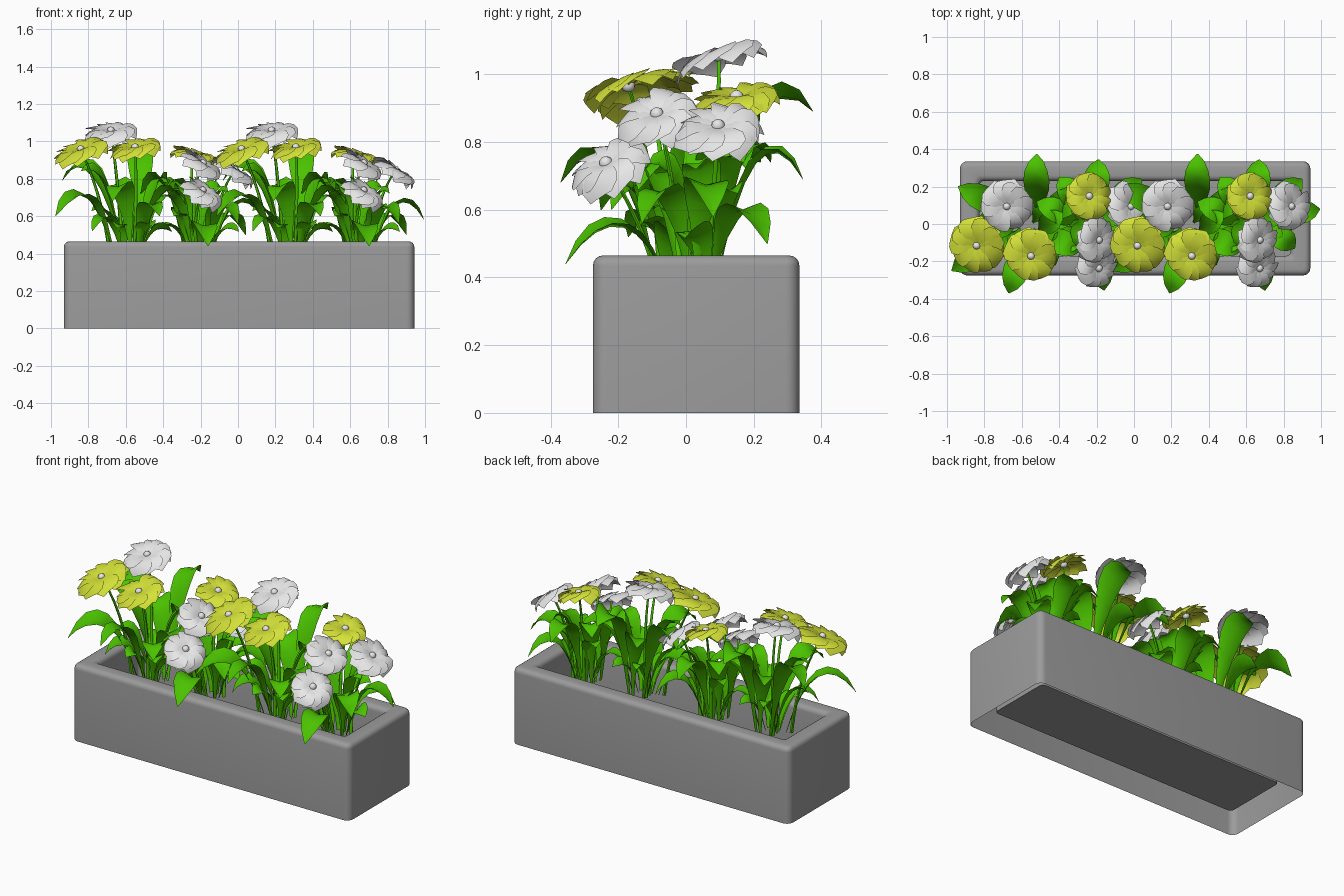
import bpy, bmesh, math, random
from mathutils import Vector

if "Cube" in bpy.data.objects:
    bpy.data.objects.remove(bpy.data.objects["Cube"])

random.seed(4)


def material(name, rgb):
    m = bpy.data.materials.new(name)
    m.diffuse_color = (*rgb, 1)
    m.use_nodes = True
    m.node_tree.nodes["Principled BSDF"].inputs["Base Color"].default_value = m.diffuse_color
    return m


GREY = material("planter_grey", (0.33, 0.33, 0.33))
GREEN = material("leaf_green", (0.07, 0.54, 0.0))
WHITE = material("petal_white", (0.81, 0.81, 0.81))
YELLOW = material("petal_yellow", (0.66, 0.76, 0.04))


def finish(bm, name, mats, angle=35):
    me = bpy.data.meshes.new(name)
    bm.to_mesh(me)
    bm.free()
    for m in mats:
        me.materials.append(m)
    ob = bpy.data.objects.new(name, me)
    bpy.context.collection.objects.link(ob)
    bpy.ops.object.select_all(action='DESELECT')
    ob.select_set(True)
    bpy.context.view_layer.objects.active = ob
    bpy.ops.object.shade_smooth_by_angle(angle=math.radians(angle))
    return ob


def bridge(bm, rows, closed=False):
    n = len(rows[0])
    for a, b in zip(rows, rows[1:]):
        for i in range(n if closed else n - 1):
            j = (i + 1) % n
            bm.faces.new((a[i], a[j], b[j], b[i]))


# Planter: open-bottomed shell with rounded rim and a sunken trough
def rounded_rect(bm, inset, z, r):
    hx, hy, cx, cy = 0.937 - inset, 0.305 - inset, 0.006, 0.03
    ring = []
    for k, (sx, sy) in enumerate(((1, 1), (-1, 1), (-1, -1), (1, -1))):
        for s in range(6):
            a = math.radians(90 * k + 18 * s)
            ring.append(bm.verts.new((cx + sx * (hx - r) + r * math.cos(a),
                                      cy + sy * (hy - r) + r * math.sin(a), z)))
    return ring


bm = bmesh.new()
rings = [rounded_rect(bm, 0, 0, 0.04)]
for s in range(5):
    a = math.radians(22.5 * s)
    rings.append(rounded_rect(bm, 0.03 * (1 - math.cos(a)), 0.435 + 0.03 * math.sin(a), 0.04 - 0.02 * s / 4))
for s in range(5):
    a = math.radians(22.5 * s)
    rings.append(rounded_rect(bm, 0.075 + 0.03 * math.sin(a), 0.435 + 0.03 * math.cos(a), 0.025))
rings.append(rounded_rect(bm, 0.105, 0.07, 0.025))
bridge(bm, rings, closed=True)
bm.faces.new(rings[-1])
finish(bm, "planter", [GREY])

BASE_Z = 0.35


def bezier(a, b, c, t):
    return a * (1 - t) ** 2 + b * 2 * t * (1 - t) + c * t * t


# Leaf: arched, folded blade from near the plant base to its tip
def leaf(bm, base, tip, lift, width):
    a, c = Vector(base), Vector(tip)
    d = c - a
    d.z = 0
    turn = random.uniform(-0.06, 0.06)
    a = a + d * 0.18 + Vector((-d.y, d.x, 0)).normalized() * turn
    d = c - a
    d.z = 0
    ctrl = a + d * 0.42
    ctrl.z = c.z + lift
    side = Vector((-d.y, d.x, 0)).normalized()
    side = (side + Vector((0, 0, turn * 8))).normalized()
    rows = []
    for i, w in enumerate((0.12, 0.2, 0.42, 0.72, 0.93, 1, 0.9, 0.58, 0.03)):
        t = i / 8
        p = bezier(a, ctrl, c, t)
        tan = (ctrl - a) * (1 - t) + (c - ctrl) * t
        up = tan.cross(side).normalized()
        h = w * width / 2
        rows.append([bm.verts.new(p + side * h * s + up * h * 0.3 * abs(s)) for s in (-1, 0, 1)])
    bridge(bm, rows)


# Stem: thin tapering curved tube
def stem(bm, base, top, normal):
    a, c = Vector(base), Vector(top) - normal * 0.008
    a.x, a.y = a.x * 0.6 + c.x * 0.4, a.y * 0.6 + c.y * 0.4
    ctrl = c - normal * 0.25
    ctrl.x, ctrl.y = (ctrl.x + a.x) / 2, (ctrl.y + a.y) / 2
    rows = []
    for i in range(8):
        p = bezier(a, ctrl, c, i / 7)
        r = 0.011 - 0.005 * i / 7
        rows.append([bm.verts.new(p + Vector((r * math.cos(k * math.tau / 6), r * math.sin(k * math.tau / 6), 0)))
                     for k in range(6)])
    bridge(bm, rows, closed=True)


# Flower head: ring of broad petals overlapping like a pinwheel, around a sunken bead
def flower(name, centre, normal, radius, mat):
    bm = bmesh.new()
    q = normal.to_track_quat('Z', 'Y')
    count = 10
    for k in range(count):
        ang = math.tau * (k + random.uniform(-0.2, 0.2)) / count
        r1 = radius * random.uniform(0.93, 1.05)
        droop = random.uniform(0.055, 0.085)
        rows = []
        for f, w in ((0.08, 0.15), (0.35, 0.65), (0.62, 1.0), (0.85, 1.05), (1.0, 0.7)):
            z = 0.05 * f - droop * f ** 3
            row = []
            for s in (-1, -0.4, 0.4, 1):
                u = r1 * f - 0.006 * abs(s)
                v = s * w * r1 * 0.47
                p = Vector((u * math.cos(ang) - v * math.sin(ang),
                            u * math.sin(ang) + v * math.cos(ang),
                            z + 0.017 * s * f - 0.004 * s * s))
                row.append(bm.verts.new(Vector(centre) + q @ p))
            rows.append(row)
        bridge(bm, rows)
    bead = bmesh.ops.create_uvsphere(bm, u_segments=10, v_segments=6, radius=0.021)
    for v in bead["verts"]:
        v.co = Vector(centre) + q @ (v.co + Vector((0, 0, 0.003)))
        for f in v.link_faces:
            f.material_index = 1
    finish(bm, name, [mat, WHITE])


# Leaf rows: tip x, y, z, lift of arch, width; flower rows: position, tilt, radius, colour
LEFT = dict(
    base=(-0.57, -0.01, BASE_Z),
    leaves=[(-0.975, -0.25, 0.60, 0.31, 0.15), (-0.94, 0.20, 0.79, 0.28, 0.15),
            (-0.67, -0.37, 0.68, 0.26, 0.14), (-0.52, 0.375, 0.89, 0.21, 0.15),
            (-0.26, 0.18, 0.72, 0.24, 0.15), (-0.28, -0.14, 0.66, 0.26, 0.14),
            (-0.84, 0.02, 0.84, 0.10, 0.14), (-0.42, -0.22, 0.60, 0.20, 0.13),
            (-0.68, 0.22, 0.74, 0.15, 0.13), (-0.78, -0.17, 0.52, 0.20, 0.12),
            (-0.38, 0.06, 0.80, 0.08, 0.13)],
    flowers=[(-0.84, -0.115, 0.955, -0.3, -0.3, 0.153, YELLOW),
             (-0.68, 0.095, 1.055, -0.05, -0.3, 0.14, WHITE),
             (-0.55, -0.17, 0.965, -0.15, -0.28, 0.145, YELLOW)])
RIGHT = dict(
    base=(-0.21, 0.03, BASE_Z),
    leaves=[(0.135, 0.08, 0.58, 0.27, 0.13), (-0.16, -0.355, 0.44, 0.26, 0.14),
            (-0.19, 0.345, 0.69, 0.26, 0.14), (-0.52, 0.12, 0.72, 0.26, 0.14),
            (-0.44, -0.14, 0.62, 0.27, 0.14), (0.04, 0.24, 0.50, 0.26, 0.13),
            (0.0, -0.13, 0.56, 0.26, 0.13), (-0.40, 0.25, 0.74, 0.2, 0.14),
            (-0.30, -0.12, 0.72, 0.12, 0.13), (-0.08, 0.17, 0.74, 0.12, 0.13),
            (-0.05, 0.03, 0.72, 0.10, 0.12)],
    flowers=[(-0.24, 0.15, 0.93, 0.25, -0.1, 0.13, YELLOW),
             (-0.19, -0.085, 0.88, 0.75, -0.25, 0.125, WHITE),
             (-0.19, -0.235, 0.735, 0.6, -0.45, 0.122, WHITE),
             (-0.02, 0.095, 0.845, 0.7, -0.05, 0.13, WHITE)])

# Low filler leaves around each plant
for plant in (LEFT, RIGHT):
    for k in range(6):
        ang = math.tau * (k + random.uniform(-0.3, 0.3)) / 6
        plant["leaves"].append((plant["base"][0] + 0.22 * math.cos(ang), plant["base"][1] + 0.16 * math.sin(ang),
                                random.uniform(0.5, 0.66), 0.08, 0.11))

# Two plants, repeated along the planter
for g, dx in enumerate((0, 0.86)):
    random.seed(7)
    for side_name, plant in (("left", LEFT), ("right", RIGHT)):
        tag = f"{side_name}_{g + 1}"
        off = Vector((dx, 0, 0))
        base = Vector(plant["base"]) + off
        bm = bmesh.new()
        for x, y, z, lift, w in plant["leaves"]:
            leaf(bm, base, Vector((x, y, z)) + off, lift, w)
        finish(bm, "leaves_" + tag, [GREEN], 50)
        bm = bmesh.new()
        for i, (x, y, z, nx, ny, r, mat) in enumerate(plant["flowers"]):
            pos, n = Vector((x, y, z)) + off, Vector((nx, ny, 1)).normalized()
            stem(bm, base, pos, n)
            flower(f"flower_{tag}_{i + 1}", pos, n, r, mat)
        finish(bm, "stems_" + tag, [GREEN], 60)
